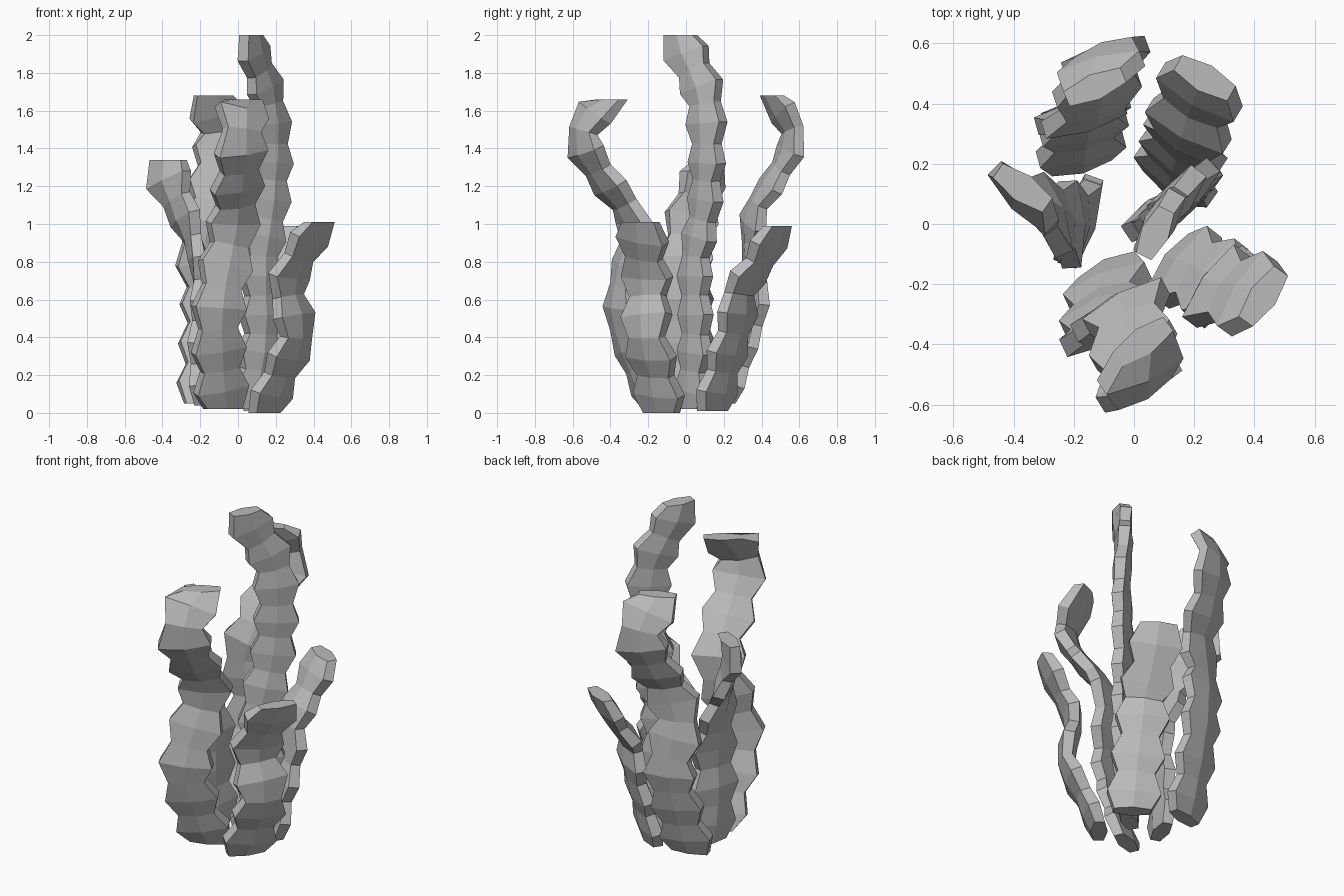
import bpy, bmesh
from math import cos, sin, radians
from mathutils import Vector

if "Cube" in bpy.data.objects:
    bpy.data.objects.remove(bpy.data.objects["Cube"])

GREY = (0.5, 0.5, 0.5, 1)
UP = Vector((0, 0, 1))
mat = bpy.data.materials.new("stone_grey")
mat.use_nodes = True
mat.diffuse_color = GREY
mat.node_tree.nodes["Principled BSDF"].inputs["Base Color"].default_value = GREY


def smooth_path(pts, steps=24):
    """Dense Catmull-Rom curve through the points."""
    p = [Vector(q) for q in pts]
    p = [2 * p[0] - p[1]] + p + [2 * p[-1] - p[-2]]
    out = []
    for a, b, c, d in zip(p, p[1:], p[2:], p[3:]):
        for i in range(steps):
            t = i / steps
            out.append(b + (c - a) * t / 2 + (a - 2.5 * b + 2 * c - d / 2) * t ** 2
                       + (1.5 * (b - c) + (d - a) / 2) * t ** 3)
    return out + [p[-2]]


def resample(curve, spacing):
    """Evenly spaced (point, tangent, fraction) along the curve, an even number of steps."""
    dist = [0.0]
    for a, b in zip(curve, curve[1:]):
        dist.append(dist[-1] + (b - a).length)
    n = 2 * round(dist[-1] / spacing / 2)
    res = []
    for k in range(n + 1):
        target = dist[-1] * k / n
        i = min(range(len(dist)), key=lambda j: abs(dist[j] - target))
        lo, hi = max(i - 2, 0), min(i + 2, len(curve) - 1)
        tangent = (curve[hi] - curve[lo]).normalized()
        # Ends are level, the rings between lean with the path
        lean = UP if k in (0, n) else (tangent + UP * 0.25).normalized()
        res.append((curve[i], lean, k / n))
    return res


def stalk(name, pts, turn, width, thick=0.05, spacing=0.115, twist_from=0.4):
    """Flattened six-sided stalk with saw-tooth edges; turn = wide-axis angle (foot, tip)."""
    bm = bmesh.new()
    rings = []
    for k, (pos, tan, f) in enumerate(resample(smooth_path(pts), spacing)):
        twist = max(0, f - twist_from) / (1 - twist_from)
        ang = radians(turn[0] + (turn[1] - turn[0]) * twist)
        wide = Vector((cos(ang), sin(ang), 0))
        wide = (wide - tan * wide.dot(tan)).normalized()
        flat = tan.cross(wide)
        tooth = k % 2
        w = width * (1 if tooth else 0.69)
        t = thick * (1.08 if tooth else 0.95)
        outline = [(w, -0.6 * t), (w, 0.6 * t), (0, t), (-w, 0.6 * t), (-w, -0.6 * t), (0, -t)]
        rings.append([bm.verts.new(pos + wide * u + flat * v) for u, v in outline])
    for a, b in zip(rings, rings[1:]):
        for i in range(6):
            j = (i + 1) % 6
            bm.faces.new((a[i], a[j], b[j], b[i]))
    bm.faces.new(rings[0][::-1])
    bm.faces.new(rings[-1])
    bmesh.ops.recalc_face_normals(bm, faces=bm.faces)
    me = bpy.data.meshes.new(name)
    bm.to_mesh(me)
    bm.free()
    me.materials.append(mat)
    ob = bpy.data.objects.new(name, me)
    bpy.context.collection.objects.link(ob)


# Front pair
stalk("front_stalk", [(-.08, -.16, .02), (-.1, -.28, .3), (-.1, -.35, .57), (-.03, -.27, .98),
                      (0, -.42, 1.22), (.02, -.55, 1.43), (.02, -.49, 1.58), (.03, -.39, 1.66)],
      (25, 35), .148)
stalk("front_left_stalk", [(.14, -.13, 0), (.22, -.16, .2), (.31, -.21, .42), (.26, -.2, .66),
                           (.31, -.22, .8), (.43, -.24, 1.01)], (52, 55), .148)
# Tall middle stalk
stalk("middle_stalk", [(.06, .03, .02), (.12, .05, .4), (.12, .05, .8), (.16, .1, 1.1),
                       (.18, .11, 1.45), (.15, .09, 1.7), (.09, .01, 1.88), (.07, -.03, 2)],
      (34, 64), .125, .05, .102, .6)
# Right side stalk, twisting toward its tip
stalk("right_stalk", [(-.17, .03, .04), (-.19, .01, .3), (-.18, 0, .6), (-.22, 0, .85),
                      (-.28, .03, 1.03), (-.37, .09, 1.24), (-.37, .12, 1.34)],
      (70, 145), .145)
# Back pair
stalk("back_right_stalk", [(-.18, .21, .05), (-.17, .3, .3), (-.16, .38, .6), (-.19, .35, .9),
                           (-.14, .37, 1.08), (-.12, .46, 1.22), (-.09, .57, 1.46),
                           (-.13, .455, 1.68)],
      (15, 23), .148, .046, .108)
stalk("back_left_stalk", [(.13, .14, .01), (.15, .2, .25), (.17, .27, .5), (.17, .29, .66),
                          (.2, .39, .8), (.235, .485, .99)], (-35, -30), .148)
